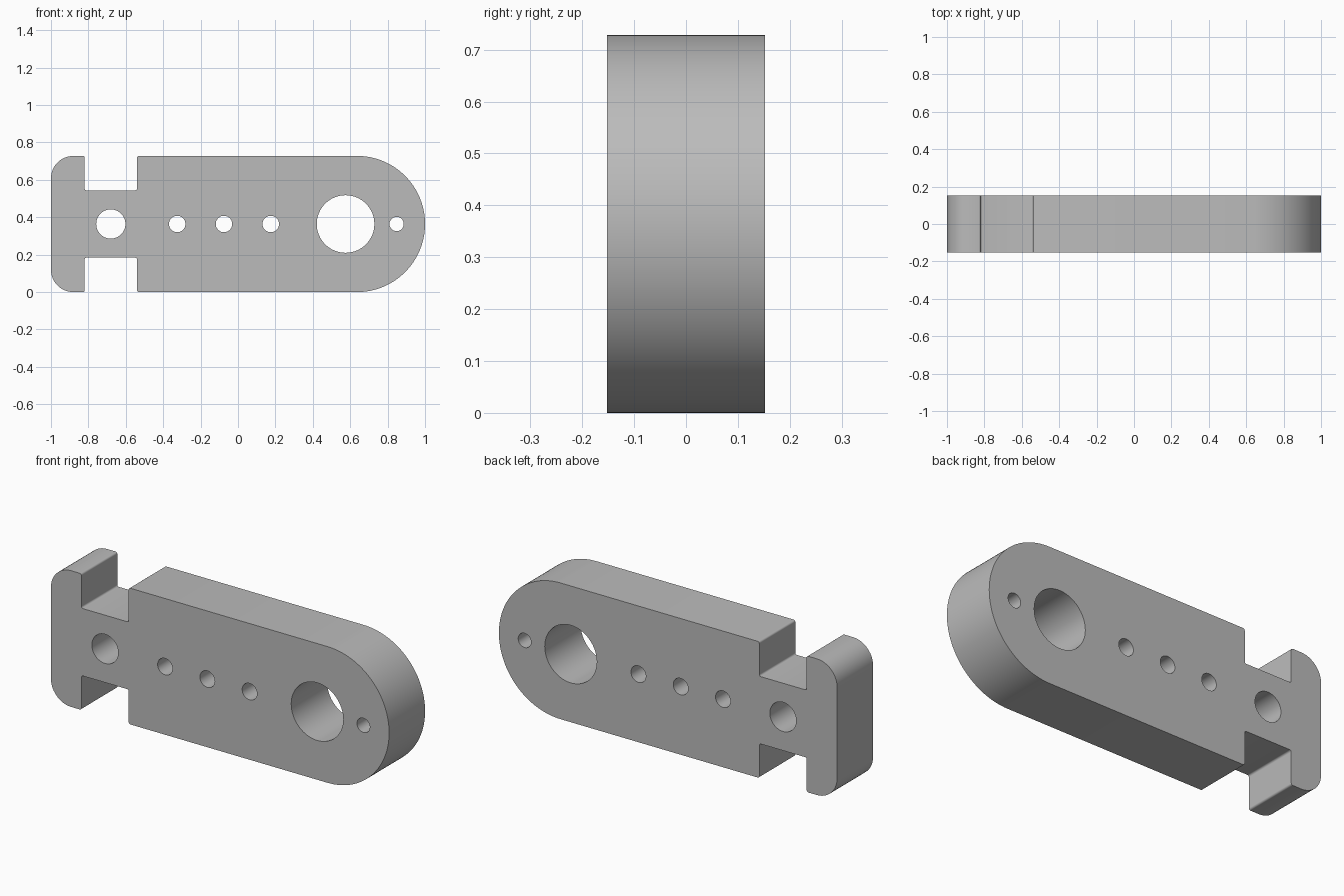
import bpy
import bmesh
import math
from mathutils import Vector

cube = bpy.data.objects.get("Cube")
if cube:
    bpy.data.objects.remove(cube, do_unlink=True)

H = 0.364        # half height of the plate
DEPTH = 0.152    # half thickness
SMALL = 0.01     # small corner rounding


def fillet(prev, corner, nxt, radius, steps):
    """Points of a round between two perpendicular edges."""
    a = (prev - corner).normalized() * radius
    b = (nxt - corner).normalized() * radius
    centre = corner + a + b
    turns = [math.pi / 2 * i / steps for i in range(steps + 1)]
    return [centre - b * math.cos(t) - a * math.sin(t) for t in turns]


def circle(x, radius, count=64):
    turns = [math.tau * i / count for i in range(count)]
    return [Vector((x + radius * math.cos(t), radius * math.sin(t))) for t in turns]


def add_loop(curve, points):
    spline = curve.splines.new("POLY")
    spline.points.add(len(points) - 1)
    for target, p in zip(spline.points, points):
        target.co = (p.x, p.y, 0, 1)
    spline.use_cyclic_u = True


# Upper half of the outline as x, height, corner radius; mirrored below
upper = [(1, H, H), (-0.54, H, SMALL), (-0.54, 0.18, SMALL),
         (-0.82, 0.18, SMALL), (-0.82, H, SMALL), (-1, H, 0.12)]
corners = upper + [(x, -z, r) for x, z, r in reversed(upper)]
places = [Vector((x, z)) for x, z, r in corners]
outline = []
for i, (x, z, r) in enumerate(corners):
    steps = 32 if r == H else 12 if r > SMALL else 4
    for p in fillet(places[i - 1], places[i], places[(i + 1) % len(places)], r, steps):
        if not outline or (p - outline[-1]).length > 1e-5:
            outline.append(p)
if (outline[0] - outline[-1]).length < 1e-5:
    outline.pop()

# Extruded profile with through holes (x position, radius)
profile = bpy.data.curves.new("plate_profile", "CURVE")
profile.dimensions = "2D"
profile.fill_mode = "BOTH"
profile.extrude = DEPTH
add_loop(profile, outline)
for x, r in [(-0.68, 0.078), (-0.325, 0.044), (-0.075, 0.044),
             (0.175, 0.044), (0.575, 0.154), (0.848, 0.038)]:
    add_loop(profile, circle(x, r))
helper = bpy.data.objects.new("plate_profile", profile)
bpy.context.collection.objects.link(helper)
mesh = bpy.data.meshes.new_from_object(
    helper.evaluated_get(bpy.context.evaluated_depsgraph_get()))
bpy.data.objects.remove(helper, do_unlink=True)

# Stand the plate upright and weld it into a closed solid
plate = bpy.data.objects.new("link_plate", mesh)
bpy.context.collection.objects.link(plate)
bm = bmesh.new()
bm.from_mesh(mesh)
bmesh.ops.remove_doubles(bm, verts=bm.verts, dist=1e-5)
for v in bm.verts:
    x, z, y = v.co
    v.co = (x, -y, z + H)
bmesh.ops.recalc_face_normals(bm, faces=bm.faces)
bm.to_mesh(mesh)
bm.free()

# Plain grey
grey = bpy.data.materials.new("plain_grey")
grey.use_nodes = True
colour = (0.5, 0.5, 0.5, 1)
grey.diffuse_color = colour
grey.node_tree.nodes["Principled BSDF"].inputs["Base Color"].default_value = colour
mesh.materials.clear()
mesh.materials.append(grey)

bpy.context.view_layer.objects.active = plate
plate.select_set(True)
bpy.ops.object.shade_smooth_by_angle(angle=math.radians(30))
